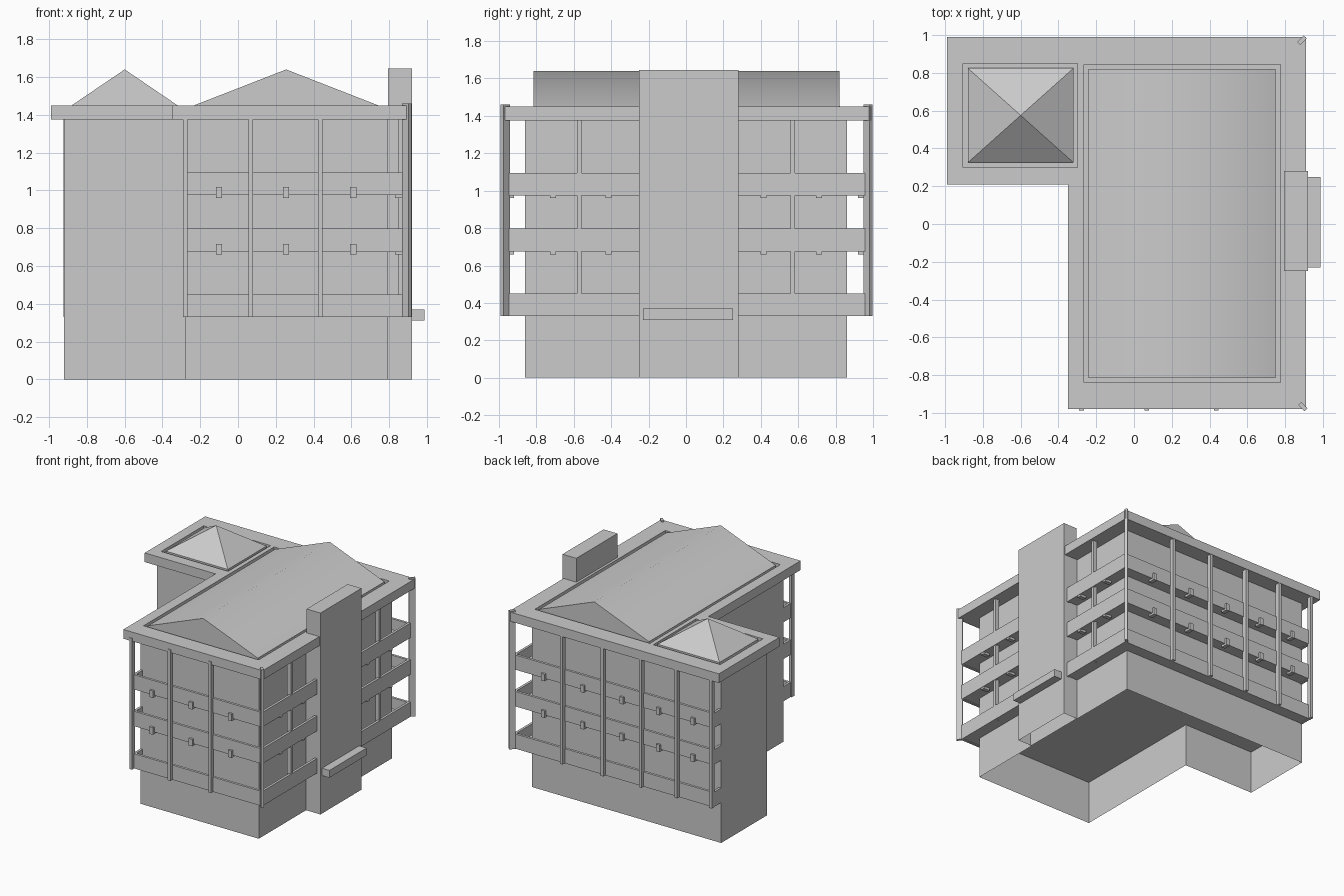
import bpy, bmesh, math

if "Cube" in bpy.data.objects:
    bpy.data.objects.remove(bpy.data.objects["Cube"])

def finish(name, bm):
    bmesh.ops.recalc_face_normals(bm, faces=bm.faces)
    me = bpy.data.meshes.new(name)
    bm.to_mesh(me)
    bm.free()
    ob = bpy.data.objects.new(name, me)
    bpy.context.collection.objects.link(ob)
    return ob

def box(name, x0, x1, y0, y1, z0, z1):
    return prism(name, [(x0, y0), (x1, y0), (x1, y1), (x0, y1)], z0, z1)

def prism(name, pts, z0, z1, open_bottom=False):
    bm = bmesh.new()
    lo = [bm.verts.new((x, y, z0)) for x, y in pts]
    hi = [bm.verts.new((x, y, z1)) for x, y in pts]
    n = len(pts)
    for i in range(n):
        j = (i + 1) % n
        bm.faces.new((lo[i], lo[j], hi[j], hi[i]))
    bm.faces.new(hi)
    if not open_bottom:
        bm.faces.new(lo[::-1])
    return finish(name, bm)

def post(name, x, y, angle):
    # corner post turned diagonally
    c, s = math.cos(angle), math.sin(angle)
    pts = [(x + a * c - b * s, y + a * s + b * c)
           for a, b in [(-.024, -.011), (.024, -.011), (.024, .011), (-.024, .011)]]
    prism(name, pts, .33, 1.46)

# L-shaped walls, open underneath, with a ceiling over the hollow base
walls = [(-.28, -.86), (.79, -.86), (.79, -.25), (.80, -.25), (.80, .28), (.79, .28),
         (.79, .86), (-.92, .86), (-.92, .27), (-.28, .27)]
prism("walls", walls, 0, 1.40, open_bottom=True)
bm = bmesh.new()
bm.faces.new([bm.verts.new((x, y, .35)) for x, y in walls])
finish("base_ceiling", bm)

# stair tower and entrance canopy
prism("stair_tower", [(.795, -.25), (.92, -.25), (.92, .28), (.795, .28)], 0, 1.645, open_bottom=True)
box("canopy", .92, .987, -.23, .25, .31, .37)

# roof slab with two recesses
slab = prism("roof_slab", [(-.35, -.98), (.91, -.98), (.91, .99), (-.99, .99), (-.99, .21), (-.35, .21)], 1.375, 1.45)
for i, r in enumerate([(-.265, .775, -.84, .845), (-.905, -.30, .30, .85)]):
    cutter = box("recess_cutter_%d" % i, *r, 1.425, 1.6)
    cutter.hide_render = True
    cutter.hide_viewport = True
    cutter.display_type = 'WIRE'
    mod = slab.modifiers.new("recess", 'BOOLEAN')
    mod.operation = 'DIFFERENCE'
    mod.solver = 'EXACT'
    mod.object = cutter

# gabled main roof, softly shaded over the ridge
profile = [(-.24, 1.42), (-.24, 1.447), (.255, 1.64), (.75, 1.447), (.75, 1.42)]
bm = bmesh.new()
a = [bm.verts.new((x, -.815, z)) for x, z in profile]
b = [bm.verts.new((x, .82, z)) for x, z in profile]
for i in range(5):
    j = (i + 1) % 5
    bm.faces.new((a[i], a[j], b[j], b[i]))
bm.faces.new(a)
bm.faces.new(b)
gable = finish("gable_roof", bm)
bpy.context.view_layer.objects.active = gable
gable.select_set(True)
bpy.ops.object.shade_smooth_by_angle(angle=math.radians(46))
gable.select_set(False)

# pyramid roof on the wing
bm = bmesh.new()
q = [(-.88, .325), (-.32, .325), (-.32, .825), (-.88, .825)]
lo = [bm.verts.new((x, y, 1.42)) for x, y in q]
hi = [bm.verts.new((x, y, 1.45)) for x, y in q]
tip = bm.verts.new((-.60, .575, 1.64))
for i in range(4):
    j = (i + 1) % 4
    bm.faces.new((lo[i], lo[j], hi[j], hi[i]))
    bm.faces.new((hi[i], hi[j], tip))
bm.faces.new(lo[::-1])
finish("pyramid_roof", bm)

# balcony parapets and floors on three levels
T = .02
for lvl, (z0, z1) in enumerate([(.33, .45), (.675, .797), (.975, 1.095)]):
    for side, s, x0 in (("front", -1, -.28), ("back", 1, -.92)):
        out, mid, wall = s * .96, s * (.96 - T), s * .86
        box(f"{side}_parapet_{lvl}", x0, .89, *sorted((out, mid)), z0, z1)
        box(f"{side}_end_parapet_{lvl}", x0, x0 + T, *sorted((mid, wall)), z0, z1)
        box(f"{side}_balcony_floor_{lvl}", x0 + .01, .88, *sorted((s * .95, wall)), z0 + .005, z0 + .03)
        inner = -.25 if s < 0 else .28
        box(f"right_parapet_{side}_{lvl}", .89 - T, .89, *sorted((mid, inner)), z0, z1)
        box(f"right_balcony_floor_{side}_{lvl}", .79, .88, *sorted((wall, inner)), z0 + .005, z0 + .03)
        # drain spouts under the upper parapets
        if lvl:
            xs = [-.10, .255, .61] + ([-.43, -.74] if s > 0 else [])
            for i, x in enumerate(xs):
                box(f"{side}_spout_{lvl}_{i}", x - .016, x + .016,
                    *sorted((s * .92, s * .977)), z0 - .015, z0 + .042)
            for i, y in enumerate((s * .415, s * .71)):
                box(f"right_spout_{side}_{lvl}_{i}", .83, .887, y - .016, y + .016, z0 - .015, z0 + .042)

# columns in front of the long parapets, behind the right-hand ones
for side, s, xs in (("front", -1, [-.278, .068, .435]), ("back", 1, [-.912, -.60, -.278, .068, .435])):
    for i, x in enumerate(xs):
        box(f"{side}_column_{i}", x - .012, x + .012, *sorted((s * .95, s * .987)), .33, 1.40)
    box(f"right_column_{side}", .85, .885, s * .57 - .012, s * .57 + .012, .33, 1.38)

# diagonal corner posts
post("corner_post_front", .894, -.967, -math.pi / 4)
post("corner_post_back", .890, .973, math.pi / 4)
